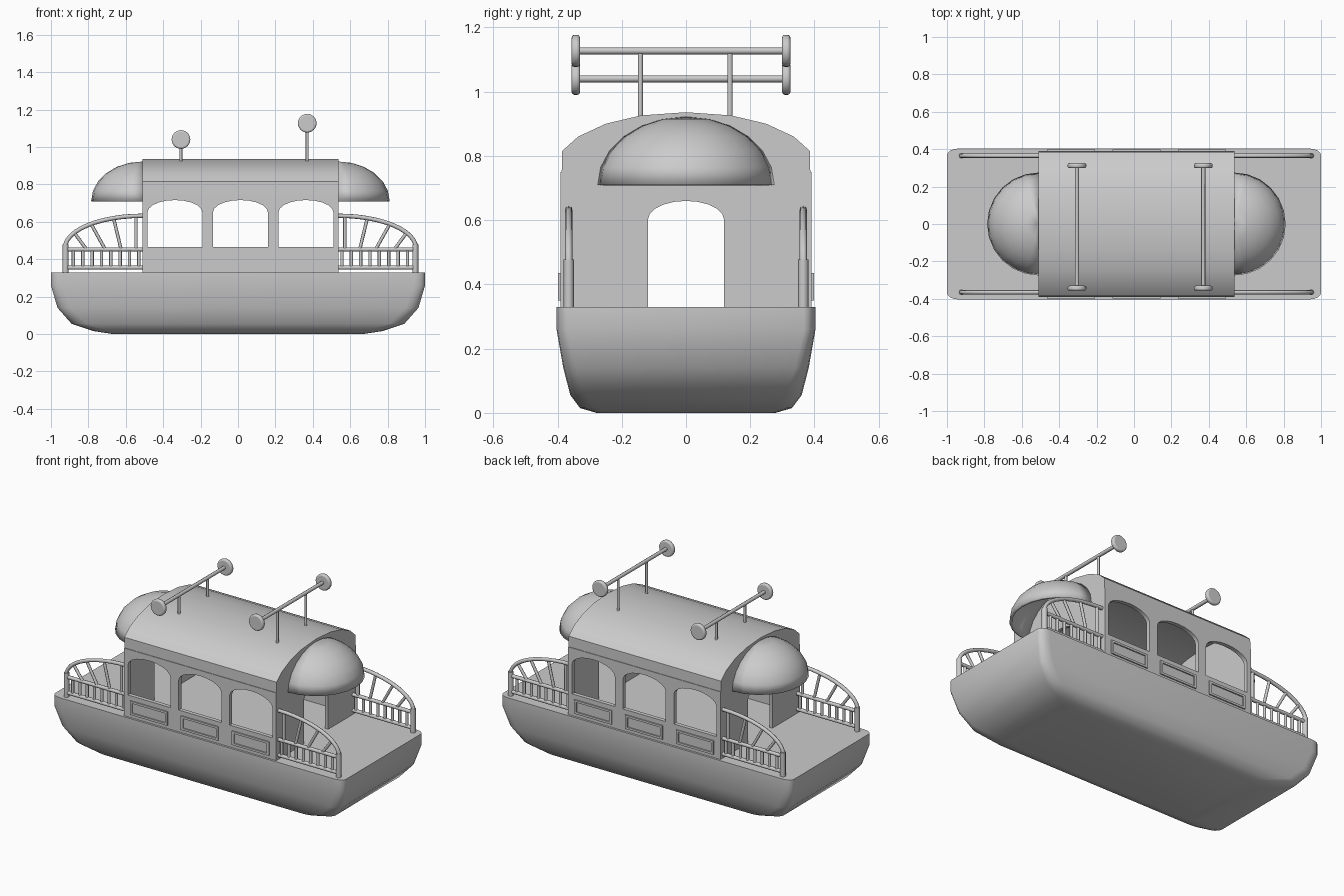
import bpy, bmesh
from math import sin, cos, pi, radians

if "Cube" in bpy.data.objects:
    bpy.data.objects.remove(bpy.data.objects["Cube"])

CX = 0.013            # cabin centre along x
X0, X1 = -0.51, 0.536  # cabin ends


def finish(obj, angle=35):
    bpy.ops.object.select_all(action='DESELECT')
    bpy.context.view_layer.objects.active = obj
    obj.select_set(True)
    if obj.type == 'CURVE':
        bpy.ops.object.convert(target='MESH')
        obj = bpy.context.view_layer.objects.active
    bm = bmesh.new()
    bm.from_mesh(obj.data)
    bmesh.ops.remove_doubles(bm, verts=bm.verts, dist=0.0002)
    bmesh.ops.recalc_face_normals(bm, faces=bm.faces)
    bm.to_mesh(obj.data)
    bm.free()
    bpy.ops.object.shade_smooth_by_angle(angle=radians(angle))
    return obj


def link(name, data):
    obj = bpy.data.objects.new(name, data)
    bpy.context.collection.objects.link(obj)
    return obj


def add_spline(cu, pts, closed):
    sp = cu.splines.new('POLY')
    sp.points.add(len(pts) - 1)
    for p, co in zip(sp.points, pts):
        p.co = (*co, 1)
    sp.use_cyclic_u = closed


def plate(name, loops, thick, loc, across_y):
    """Flat plate with holes: drawn in yz if across_y, otherwise in xz."""
    cu = bpy.data.curves.new(name, 'CURVE')
    cu.dimensions, cu.fill_mode, cu.extrude = '2D', 'BOTH', thick / 2
    for loop in loops:
        add_spline(cu, [(a, b, 0) for a, b in loop], True)
    obj = link(name, cu)
    obj.location = loc
    obj.rotation_euler = (pi / 2, 0, pi / 2 if across_y else 0)
    return finish(obj)


def tubes(name, paths, r):
    cu = bpy.data.curves.new(name, 'CURVE')
    cu.dimensions = '3D'
    cu.bevel_depth, cu.bevel_resolution, cu.use_fill_caps = r, 2, True
    for path in paths:
        add_spline(cu, path, False)
    return finish(link(name, cu), 50)


def rect(cx, cz, hw, hh):
    return [(cx - hw, cz - hh), (cx + hw, cz - hh), (cx + hw, cz + hh), (cx - hw, cz + hh)]


def arch(cx, hw, z0, zs, zt, n=10):
    top = [(cx + hw * cos(pi * i / n), zs + (zt - zs) * sin(pi * i / n)) for i in range(n + 1)]
    return [(cx + hw, z0)] + top + [(cx - hw, z0)]


# Hull: stacked rounded rectangles
levels = [(0, .67, .278, .09), (.015, .77, .33, .09), (.055, .89, .36, .08),
          (.14, .965, .382, .07), (.26, 1, .403, .06), (.33, 1, .403, .06)]
bm = bmesh.new()
rings = []
for z, hx, hy, r in levels:
    ring = []
    for k in range(4):
        sx, sy = ((1, 1), (-1, 1), (-1, -1), (1, -1))[k]
        for i in range(5):
            a = k * -0 + pi / 2 * (i if k % 2 == 0 else 4 - i) / 4
            ring.append(bm.verts.new((sx * (hx - r + r * cos(a)),
                                      sy * (hy - r * .6 + r * .6 * sin(a)), z)))
    rings.append(ring)
for a, b in zip(rings, rings[1:]):
    for i in range(len(a)):
        j = (i + 1) % len(a)
        bm.faces.new((a[i], a[j], b[j], b[i]))
bm.faces.new(rings[0])
bm.faces.new(rings[-1])
me = bpy.data.meshes.new('hull')
bm.to_mesh(me)
bm.free()
finish(link('hull', me), 30)

# Cabin side walls with three arched windows and framed panels
window_x = [CX - .35, CX, CX + .35]
for s, side in ((-1, 'front'), (1, 'back')):
    outline = [(X0, .32), (X1, .32), (X1, .75), (X0, .75)]
    holes = [arch(x, .147, .465, .65, .716) for x in window_x]
    plate(side + '_wall', [outline] + holes, .025, (0, s * .378, 0), False)
    for x in window_x:
        plate(side + '_panel_frame', [rect(x, .393, .128, .043), rect(x, .393, .113, .03)],
              .014, (0, s * .391, 0), False)

# Arched roof shell and end walls with doorways
half = [(.387, .74), (.386, .815), (.336, .86), (.25, .90), (.14, .926)]
outer = half + [(0, .936)] + [(-y, z) for y, z in reversed(half)]
inner = [(y * .94, z - .02 if z > .75 else z) for y, z in outer]
plate('roof', [outer + inner[::-1]], X1 - X0, (CX, 0, 0), True)
door = arch(0, .119, .32, .60, .66)
for x, name in ((X0 + .01, 'left'), (X1 - .01, 'right')):
    plate(name + '_end_wall', [[(.387, .32)] + outer + [(-.387, .32)] + door[::-1]],
          .02, (x, 0, 0), True)

# Half-dome awnings
for s, x, name in ((-1, X0, 'left'), (1, X1, 'right')):
    bm = bmesh.new()
    bmesh.ops.create_uvsphere(bm, u_segments=24, v_segments=12, radius=.275)
    bmesh.ops.delete(bm, geom=[v for v in bm.verts if v.co.z < -.001 or v.co.x * s < -.001],
                     context='VERTS')
    for v in bm.verts:
        v.co.z *= .212 / .275
    me = bpy.data.meshes.new(name + '_awning')
    bm.to_mesh(me)
    bm.free()
    obj = finish(link(name + '_awning', me), 40)
    # outward normals on the open shell
    if sum(p.normal.dot(p.center) for p in me.polygons) < 0:
        me.flip_normals()
    obj.location = (x, 0, .71)
    mod = obj.modifiers.new('shell', 'SOLIDIFY')
    mod.thickness, mod.offset = .015, -1

# Fan-shaped deck railings at the four corners
for sx, x0 in ((-1, X0), (1, X1)):
    for y in (-.365, .365):
        def P(d, z):
            return (x0 + sx * d, y, z)
        fan = [P(.415 * cos(pi / 2 * i / 12), .46 + .172 * sin(pi / 2 * i / 12)) for i in range(13)]
        tubes('railing_rails', [fan, [P(0, .452), P(.41, .452)], [P(0, .355), P(.41, .355)]], .0115)
        tubes('railing_post', [[P(.412, .32), P(.412, .478)]], .016)
        bars = [[P(.02 + .05 * i, .355), P(.02 + .05 * i, .452)] for i in range(8)]
        for lo, hi in ((.035, .035), (.115, .155), (.20, .275), (.30, .365)):
            bars.append([P(lo, .452), P(hi, .46 + .17 * (1 - (hi / .415) ** 2) ** .5)])
        tubes('railing_bars', bars, .009)

# Roof bars with posts and round end discs
for x, z in ((-.305, 1.04), (.37, 1.127)):
    tubes('roof_bar', [[(x, -.34, z), (x, .312, z)]], .011)
    tubes('roof_bar_posts', [[(x, y, .91), (x, y, z)] for y in (-.142, .137)], .008)
    for y in (-.343, .312):
        bpy.ops.mesh.primitive_cylinder_add(vertices=24, radius=.05, depth=.026,
                                            location=(x, y, z), rotation=(pi / 2, 0, 0))
        disc = bpy.context.object
        disc.name = 'end_disc'
        bev = disc.modifiers.new('round', 'BEVEL')
        bev.width, bev.segments = .009, 3
        bpy.ops.object.shade_smooth_by_angle(angle=radians(35))
